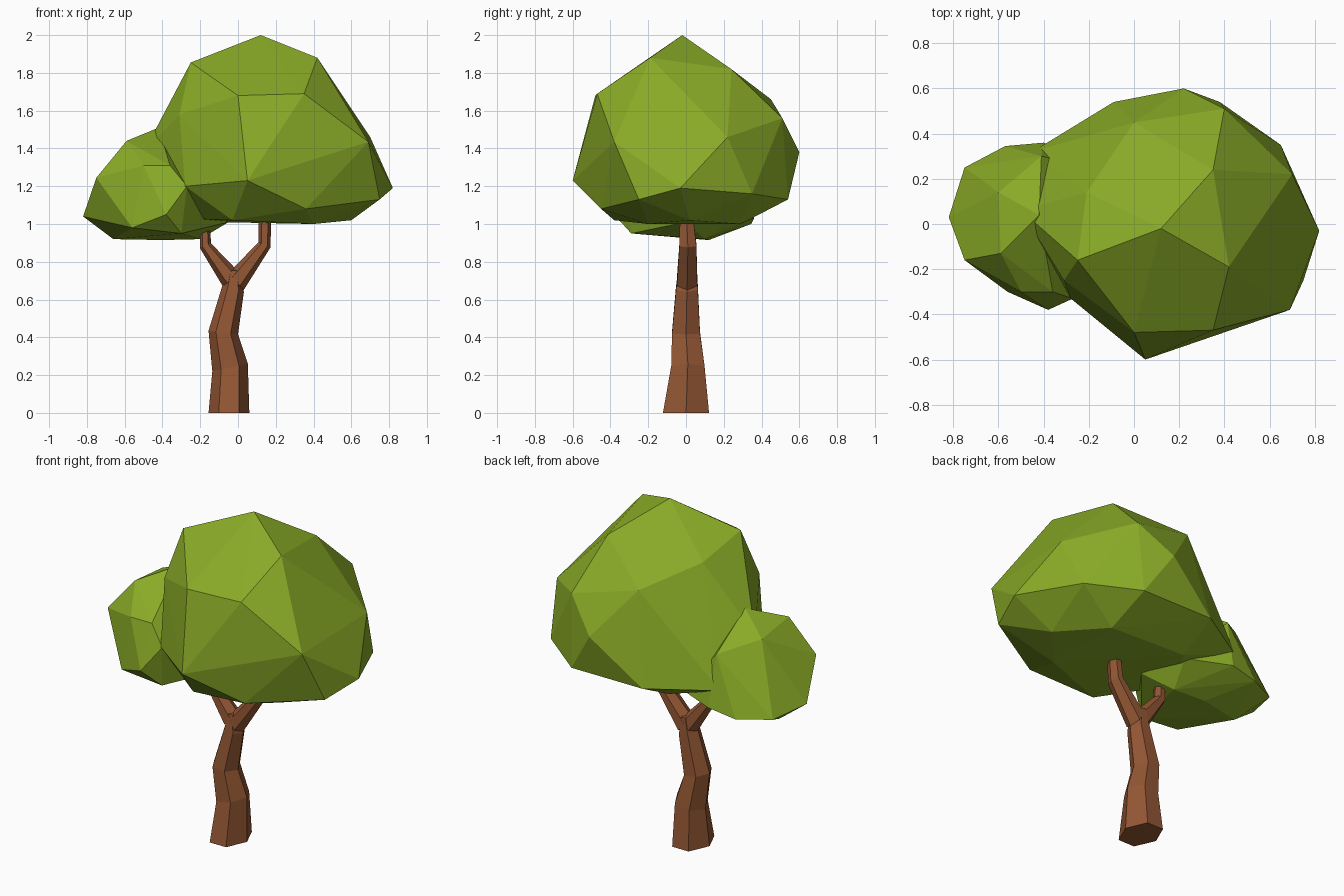
import bpy, bmesh, math
from mathutils import Vector


def material(name, rgb):
    m = bpy.data.materials.new(name)
    m.diffuse_color = (*rgb, 1)
    return m


LEAF = material("leaf_green", (0.25, 0.405, 0.02))
BARK = material("bark_brown", (0.295, 0.095, 0.034))


def finish(name, bm, mat):
    bmesh.ops.recalc_face_normals(bm, faces=bm.faces)
    me = bpy.data.meshes.new(name)
    bm.to_mesh(me)
    bm.free()
    me.materials.append(mat)
    ob = bpy.data.objects.new(name, me)
    bpy.context.collection.objects.link(ob)
    return ob


def faceted_blob(name, points, mat):
    """Convex low-poly foliage clump around a few corner points."""
    bm = bmesh.new()
    for p in points:
        bm.verts.new(p)
    res = bmesh.ops.convex_hull(bm, input=bm.verts)
    inner = [g for g in res["geom_interior"] if isinstance(g, bmesh.types.BMVert)]
    if inner:
        bmesh.ops.delete(bm, geom=inner, context="VERTS")
    return finish(name, bm, mat)


def limb(name, rings, mat, sides=6):
    """Loft of polygon rings: (x, y, z, half-width x, its z tilt, half-depth y)."""
    bm = bmesh.new()
    loops = []
    for x, y, z, hx, hz, hy in rings:
        loop = []
        for i in range(sides):
            a = 2 * math.pi * i / sides
            c, s = math.cos(a), math.sin(a) / math.sin(math.pi / 3)
            loop.append(bm.verts.new((x + hx * c, y + hy * s, z + hz * c)))
        loops.append(loop)
    for lo, hi in zip(loops, loops[1:]):
        for i in range(sides):
            j = (i + 1) % sides
            bm.faces.new((lo[i], lo[j], hi[j], hi[i]))
    bm.faces.new(loops[0][::-1])
    bm.faces.new(loops[-1])
    return finish(name, bm, mat)


# Trunk and its two forked branches
limb("trunk", [
    (-0.048, 0.00, 0.00, 0.108, 0.00, 0.122),
    (-0.042, 0.01, 0.24, 0.094, 0.02, 0.088),
    (-0.078, 0.00, 0.425, 0.078, -0.01, 0.074),
    (-0.025, 0.005, 0.66, 0.056, -0.02, 0.058),
    (-0.022, 0.008, 0.755, 0.028, 0.00, 0.05),
], BARK)
limb("right_branch", [
    (-0.01, 0.006, 0.695, 0.04, -0.045, 0.054),
    (0.14, 0.01, 0.89, 0.032, -0.014, 0.045),
    (0.143, 0.003, 1.04, 0.033, 0.00, 0.035),
], BARK)
limb("left_branch", [
    (-0.035, 0.006, 0.705, 0.045, 0.035, 0.052),
    (-0.172, 0.005, 0.885, 0.03, 0.012, 0.036),
    (-0.175, 0.005, 0.98, 0.026, 0.00, 0.03),
], BARK)

# Large crown
faceted_blob("large_crown", [
    # top and upper shoulders
    (0.12, -0.02, 2.0), (-0.25, -0.16, 1.855), (0.42, -0.19, 1.88),
    (0.35, 0.24, 1.82), (-0.21, 0.14, 1.765),
    (0.0, -0.48, 1.68), (0.35, -0.47, 1.69), (0.0, 0.45, 1.66),
    # girth
    (0.4, 0.51, 1.56), (0.70, 0.22, 1.46), (0.69, -0.38, 1.435),
    (0.22, 0.60, 1.38), (0.05, -0.60, 1.23), (0.82, -0.03, 1.19),
    (-0.31, -0.25, 1.58), (-0.50, 0.06, 1.38),
    # lower rim
    (0.75, -0.25, 1.13), (0.65, 0.35, 1.16), (0.38, 0.54, 1.13),
    (-0.09, 0.54, 1.13), (0.36, -0.45, 1.08), (-0.45, 0.32, 1.13),
    (-0.28, -0.33, 1.2),
    # underside
    (0.60, 0.02, 1.02), (0.40, 0.29, 1.0), (0.40, -0.2, 1.0),
    (-0.03, -0.38, 1.02), (-0.1, 0.3, 1.01), (-0.3, 0.0, 1.03),
], LEAF)

# Small crown on the left
faceted_blob("small_crown", [
    (-0.42, 0.04, 1.51), (-0.59, -0.13, 1.44), (-0.60, 0.14, 1.41),
    (-0.50, -0.30, 1.31), (-0.36, -0.30, 1.31), (-0.41, 0.30, 1.33),
    (-0.75, -0.16, 1.245), (-0.82, 0.03, 1.04), (-0.75, 0.25, 1.01),
    (-0.57, 0.345, 1.0), (-0.40, 0.36, 1.03), (-0.56, -0.30, 0.98),
    (-0.38, -0.38, 1.05), (-0.27, -0.33, 1.2), (-0.30, -0.29, 0.95),
    (-0.66, 0.06, 0.92), (-0.20, 0.10, 0.92), (-0.40, 0.12, 0.915),
    (-0.05, 0.0, 1.01), (-0.15, 0.25, 1.03),
], LEAF)
